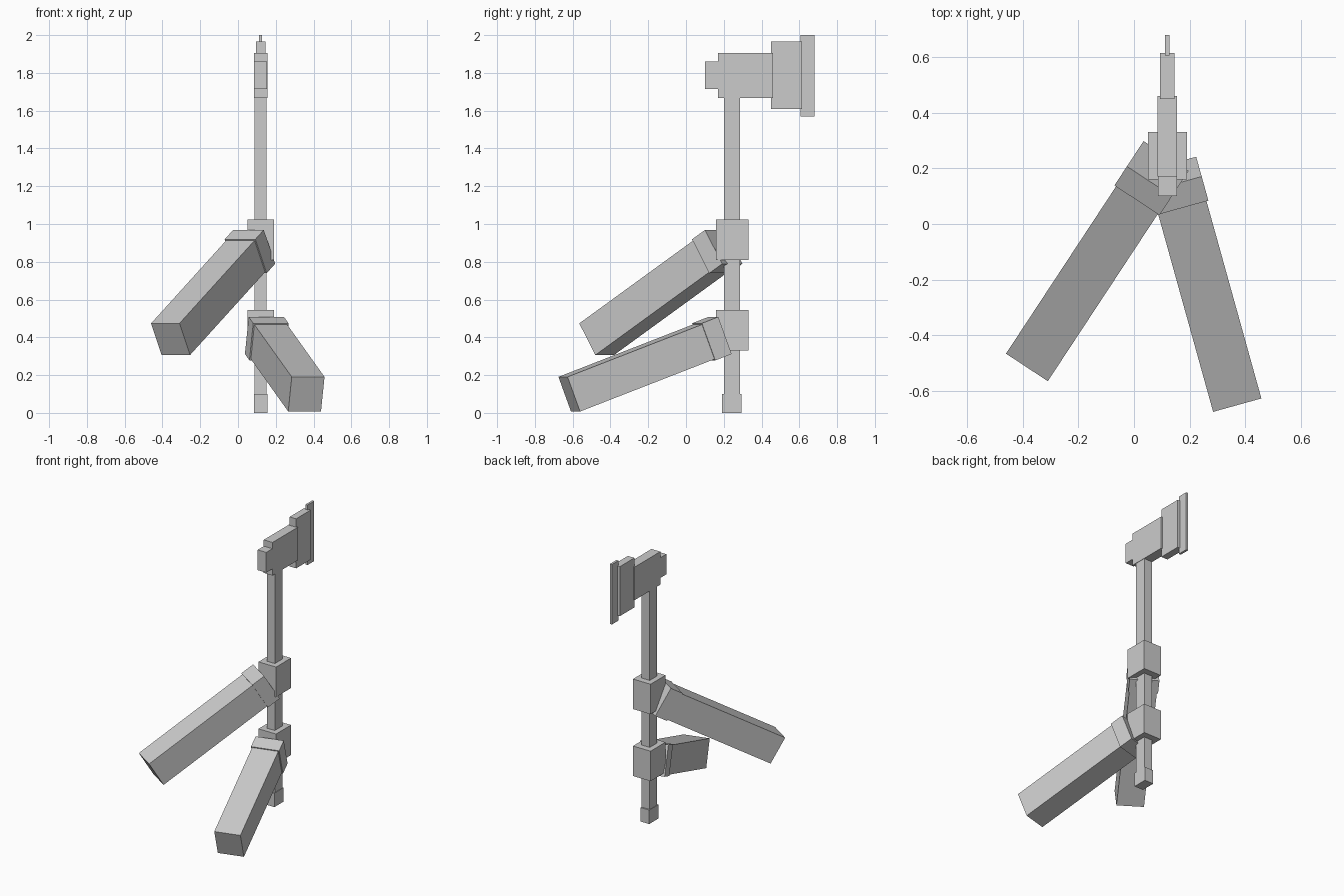
import bpy
import bmesh
from mathutils import Matrix, Vector

if "Cube" in bpy.data.objects:
    bpy.data.objects.remove(bpy.data.objects["Cube"])

grey = bpy.data.materials.new("light grey")
grey.diffuse_color = (0.6, 0.6, 0.6, 1)
grey.use_nodes = True
grey.node_tree.nodes["Principled BSDF"].inputs["Base Color"].default_value = grey.diffuse_color


def box(name, size, matrix):
    """Box of the given size, placed by a matrix."""
    bm = bmesh.new()
    bmesh.ops.create_cube(bm, size=1, matrix=matrix @ Matrix.Diagonal((*size, 1)))
    mesh = bpy.data.meshes.new(name)
    bm.to_mesh(mesh)
    bm.free()
    mesh.materials.append(grey)
    obj = bpy.data.objects.new(name, mesh)
    bpy.context.collection.objects.link(obj)
    return obj


def axe_part(name, width, y0, y1, z0, z1):
    """Upright box centred on the axe's plane."""
    centre = (0.12, (y0 + y1) / 2, (z0 + z1) / 2)
    box(name, (width, y1 - y0, z1 - z0), Matrix.Translation(centre))


# Axe: handle, pommel and stepped head
axe_part("handle", 0.064, 0.2, 0.285, 0.05, 1.7)
axe_part("pommel", 0.07, 0.191, 0.295, 0.0, 0.1)
axe_part("head_block", 0.07, 0.17, 0.46, 1.668, 1.905)
axe_part("head_poll", 0.068, 0.1, 0.18, 1.715, 1.86)
axe_part("blade", 0.052, 0.45, 0.615, 1.61, 1.965)
axe_part("blade_edge", 0.016, 0.605, 0.68, 1.57, 2.0)

# Hands gripping the handle
axe_part("upper_hand", 0.14, 0.16, 0.33, 0.81, 1.025)
axe_part("lower_hand", 0.14, 0.16, 0.33, 0.33, 0.545)


def arm(side, elbow, wrist):
    """Forearm running from the elbow end to the cuff centre."""
    elbow, wrist = Vector(elbow), Vector(wrist)
    along = (wrist - elbow).normalized()
    right = along.cross(Vector((0, 0, 1))).normalized()
    up = right.cross(along)
    turn = Matrix((right, along, up)).transposed().to_4x4()
    length = (wrist - elbow).length
    box(side + "_forearm", (0.18, length, 0.196),
        Matrix.Translation((elbow + wrist) / 2) @ turn)
    box(side + "_cuff", (0.194, 0.096, 0.21), Matrix.Translation(wrist) @ turn)


arm("upper", (-0.357, -0.473, 0.39), (0.063, 0.165, 0.854))
arm("lower", (0.362, -0.618, 0.099), (0.152, 0.137, 0.393))
